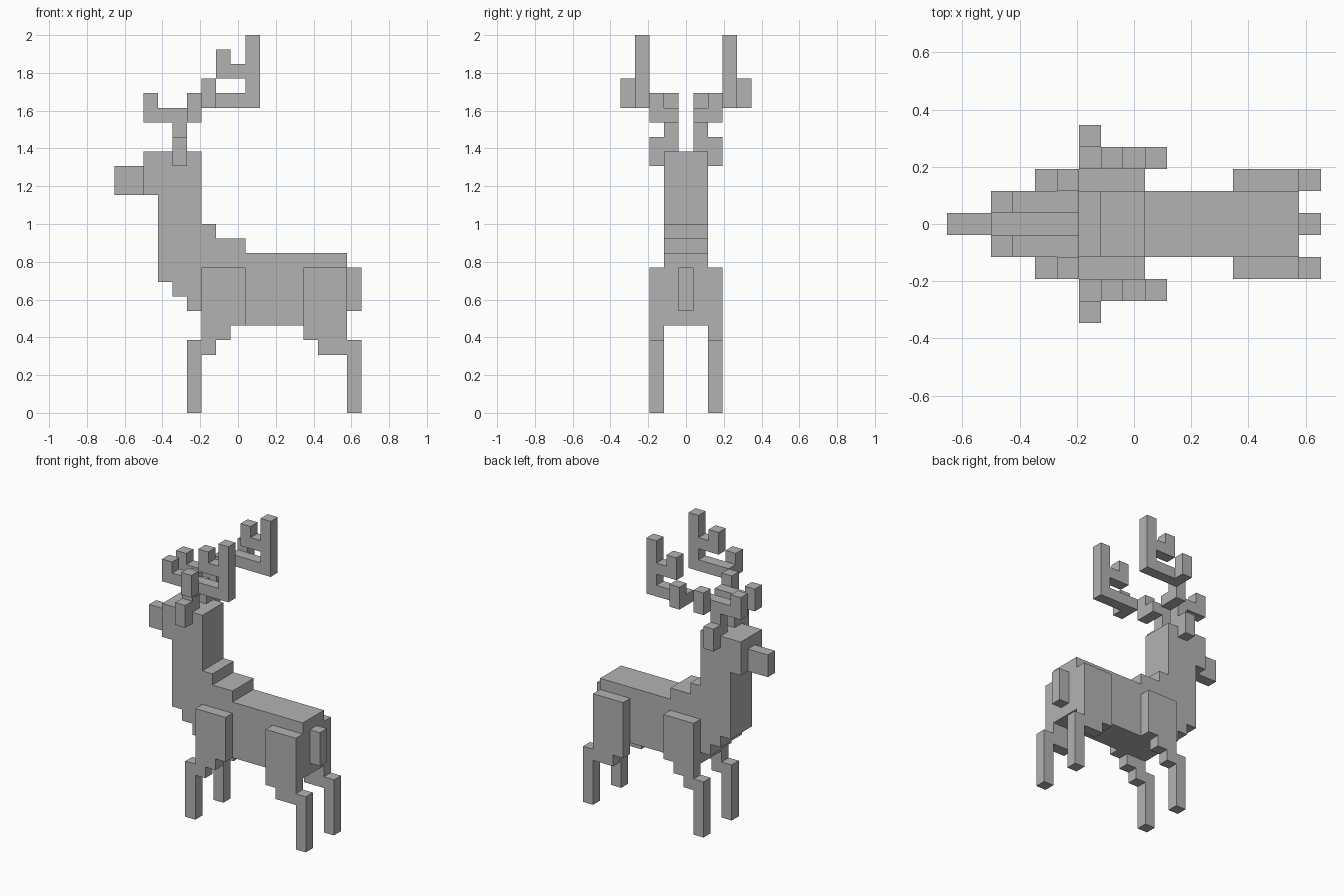
import bpy
import bmesh

UNIT = 1 / 13      # edge length of one block
CENTRE_X = 8.5     # block column lying on x = 0

cube = bpy.data.objects.get("Cube")
if cube:
    bpy.data.objects.remove(cube, do_unlink=True)

# One plain grey for the whole figure
grey = bpy.data.materials.new("plain_grey")
grey.use_nodes = True
colour = (0.45, 0.45, 0.45, 1)
grey.diffuse_color = colour
grey.node_tree.nodes["Principled BSDF"].inputs["Base Color"].default_value = colour


def slab(name, outline, y0, y1):
    """Extrude an (x, z) outline in block units from y0 to y1."""
    bm = bmesh.new()
    verts = [bm.verts.new(((x - CENTRE_X) * UNIT, y0 * UNIT, z * UNIT)) for x, z in outline]
    face = bm.faces.new(verts)
    out = bmesh.ops.extrude_face_region(bm, geom=[face])
    moved = [v for v in out["geom"] if isinstance(v, bmesh.types.BMVert)]
    bmesh.ops.translate(bm, vec=(0, (y1 - y0) * UNIT, 0), verts=moved)
    bmesh.ops.recalc_face_normals(bm, faces=bm.faces[:])
    mesh = bpy.data.meshes.new(name)
    bm.to_mesh(mesh)
    bm.free()
    mesh.materials.append(grey)
    obj = bpy.data.objects.new(name, mesh)
    bpy.context.collection.objects.link(obj)
    return obj


def rect(x0, x1, z0, z1):
    return [(x0, z0), (x1, z0), (x1, z1), (x0, z1)]


def pair(name, outline, y):
    """Make a one-block-thick part on both sides of the middle plane."""
    slab(name + "_near", outline, -y - 1, -y)
    slab(name + "_far", outline, y, y + 1)


# Head, neck and stepped trunk in one silhouette
slab("body", [(2, 15), (3, 15), (3, 9), (4, 9), (4, 8), (5, 8), (5, 7), (6, 7), (6, 6),
              (16, 6), (16, 11), (9, 11), (9, 12), (7, 12), (7, 13), (6, 13),
              (6, 18), (2, 18)], -1.5, 1.5)
slab("muzzle", rect(0, 2, 15, 17), -0.5, 0.5)
slab("tail", rect(16, 17, 7, 10), -0.5, 0.5)

# Legs: broad thigh stepping down to a thin shin
pair("front_leg", [(5, 0), (6, 0), (6, 4), (7, 4), (7, 5), (8, 5), (8, 6), (9, 6),
                   (9, 10), (6, 10), (6, 5), (5, 5)], 1.5)
pair("hind_leg", [(16, 0), (17, 0), (17, 5), (16, 5), (16, 10), (13, 10), (13, 5),
                  (14, 5), (14, 4), (16, 4)], 1.5)

pair("ear", rect(4, 5, 17, 19), 1.5)

# Antlers: brow beam, side tine, swept beam and outer tine
pair("antler_brow", [(4, 18), (5, 18), (5, 20), (6, 20), (6, 21), (3, 21), (3, 22),
                     (2, 22), (2, 20), (4, 20)], 0.5)
pair("antler_side_tine", rect(5, 6, 20, 22), 1.5)
pair("antler_beam", [(6, 21), (10, 21), (10, 26), (9, 26), (9, 24), (8, 24), (8, 25),
                     (7, 25), (7, 23), (9, 23), (9, 22), (6, 22)], 2.5)
pair("antler_outer_tine", rect(6, 7, 21, 23), 3.5)
